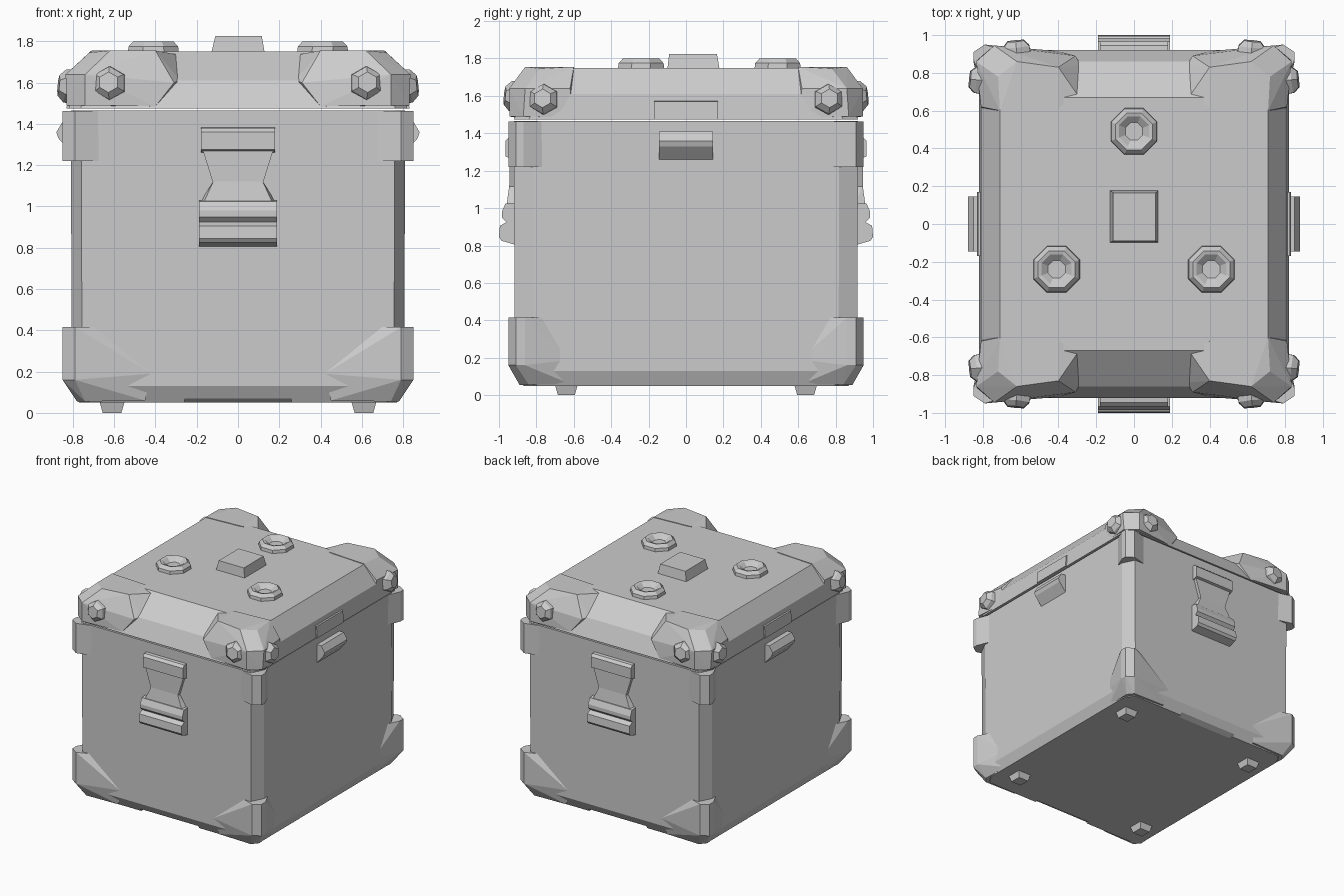
import bpy, bmesh
from math import cos, sin, pi
from mathutils import Vector, Matrix

if "Cube" in bpy.data.objects:
    bpy.data.objects.remove(bpy.data.objects["Cube"])

QUAD = [(1, 1), (-1, 1), (1, -1), (-1, -1)]
SIDES_X = [(1, 1), (-1, 1)]
SIDES_Y = [(1, 1), (1, -1)]


def finish(name, bm):
    bmesh.ops.recalc_face_normals(bm, faces=bm.faces[:])
    me = bpy.data.meshes.new(name)
    bm.to_mesh(me)
    bm.free()
    ob = bpy.data.objects.new(name, me)
    bpy.context.collection.objects.link(ob)
    return ob


def hull(name, pts, mirrors=((1, 1),)):
    """Convex solid around the points, repeated with x/y sign flips."""
    bm = bmesh.new()
    for sx, sy in mirrors:
        vs = [bm.verts.new((x * sx, y * sy, z)) for x, y, z in pts]
        res = bmesh.ops.convex_hull(bm, input=vs)
        loose = [v for v in res["geom_interior"] if isinstance(v, bmesh.types.BMVert)]
        bmesh.ops.delete(bm, geom=loose, context='VERTS')
    bmesh.ops.dissolve_limit(bm, angle_limit=0.01, verts=bm.verts[:], edges=bm.edges[:])
    return finish(name, bm)


def ring(z, hx, hy, cx, cy):
    """Rectangle with cut corners at height z."""
    return [(sx * x, sy * y, z) for sx, sy in QUAD for x, y in ((hx, hy - cy), (hx - cx, hy))]


def prism(name, profile, half, axis, mirrors):
    """Extrude a (depth, z) profile along x or y, then mirror it."""
    bm = bmesh.new()
    for sx, sy in mirrors:
        ends = []
        for t in (-half, half):
            ends.append([bm.verts.new((t, d * sy, z) if axis == 'x' else (d * sx, t, z))
                         for d, z in profile])
        n = len(profile)
        for e in ends:
            bm.faces.new(e)
        for i in range(n):
            j = (i + 1) % n
            bm.faces.new((ends[0][i], ends[0][j], ends[1][j], ends[1][i]))
    return finish(name, bm)


def lathe(name, profile, places, n=8):
    """Turn an (r, height) profile at each (position, direction); first and last rings are capped."""
    bm = bmesh.new()
    for pos, direction in places:
        m = Matrix.Translation(pos) @ Vector(direction).to_track_quat('Z', 'Y').to_matrix().to_4x4()
        loops = [[bm.verts.new(m @ Vector((r * cos(2 * pi * (k + .5) / n), r * sin(2 * pi * (k + .5) / n), h)))
                  for k in range(n)] for r, h in profile]
        for a, b in zip(loops, loops[1:]):
            for k in range(n):
                q = (k + 1) % n
                bm.faces.new((a[k], a[q], b[q], b[k]))
        bm.faces.new(loops[0])
        bm.faces.new(loops[-1])
    return finish(name, bm)


# Case body with cut vertical edges and a chamfered base
body = hull("case_body", ring(.05, .77, .87, .05, .08) + ring(.13, .805, .915, .05, .1)
            + ring(1.465, .81, .92, .05, .1))
cutter = prism("base_notch_cutter", [(.80, .03), (.96, .03), (.96, .11)], .26, 'x', SIDES_Y)
cutter.hide_render = True
cutter.hide_viewport = True
mod = body.modifiers.new("base_notches", 'BOOLEAN')
mod.object = cutter
mod.operation = 'DIFFERENCE'
mod.solver = 'EXACT'

# Lid shell sloping to its flat top
hull("lid", ring(1.475, .82, .92, .06, .08) + ring(1.61, .81, .86, .06, .08)
     + ring(1.75, .71, .67, .02, .02))

# Thick corner blocks of the lid, leaving a sloped notch front and back
hull("lid_corners", [
    (.40, .915, 1.485), (.74, .945, 1.49), (.83, .87, 1.49), (.81, .60, 1.485),
    (.31, .89, 1.60), (.74, .945, 1.64), (.835, .86, 1.64), (.81, .62, 1.64),
    (.28, .84, 1.61), (.29, .67, 1.735), (.40, .62, 1.755), (.40, .83, 1.755),
    (.62, .86, 1.755), (.72, .78, 1.745), (.71, .60, 1.755)], QUAD)

# Faceted bolts on the lid corners, one on each outer face
bolts = []
for sx, sy in QUAD:
    bolts.append(((sx * .62, sy * .90, 1.595), (sx * .1, sy, .1)))
    bolts.append(((sx * .80, sy * .76, 1.58), (sx, sy * .1, .1)))
lathe("corner_bolts", [(.085, 0), (.08, .04), (.05, .07)], bolts, 6)

# Upper corner guards
hull("upper_guards", [(x, y, z) for z in (1.22, 1.462) for x, y in
                      ((.66, .915), (.79, .95), (.85, .91), (.85, .87), (.805, .76), (.7, .8))], QUAD)

# Lower corner guards, tapering under the base
hull("lower_guards", [(x, y, z) for z in (.16, .415) for x, y in
                      ((.68, .91), (.79, .95), (.85, .91), (.85, .86), (.80, .76), (.7, .8))]
     + [(.42, .915, .19), (.79, .61, .19), (.45, .89, .06), (.74, .89, .055),
        (.78, .84, .055), (.77, .62, .06), (.6, .6, .06)], QUAD)

# Latches front and back: hinge block, necked plate, ribbed lever
prism("latch_hinge", [(.90, 1.385), (.945, 1.38), (.965, 1.36), (.965, 1.275), (.90, 1.255)],
      .18, 'x', SIDES_Y)
hull("latch_plate_upper", [(s * x, y, z) for s in (1, -1) for y in (.90, .945)
                           for x, z in ((.17, 1.27), (.12, 1.11))], SIDES_Y)
hull("latch_plate_lower", [(s * x, y, z) for s in (1, -1) for x, y, z in (
    (.12, .90, 1.12), (.12, .945, 1.12), (.19, .90, 1.01), (.17, .96, 1.01))], SIDES_Y)
prism("latch_lever", [(.90, .80), (.985, .825), (1.0, .845), (.995, .905), (.96, .925), (.985, .95),
                      (.985, .98), (.965, 1.025), (.90, 1.03)], .19, 'x', SIDES_Y)

# Side grips and the shallow lid lips above them
prism("side_grips", [(.79, 1.41), (.85, 1.41), (.88, 1.36), (.87, 1.33), (.80, 1.25)],
      .145, 'y', SIDES_X)
prism("lid_lips", [(.79, 1.475), (.83, 1.475), (.825, 1.57), (.79, 1.575)], .17, 'y', SIDES_X)

# Dished round pads on the lid
lathe("lid_pads", [(.135, -.02), (.13, .02), (.105, .045), (.085, .04), (.05, .012)],
      [((x, y, 1.755), (0, 0, 1)) for x, y in ((0, .49), (-.41, -.24), (.41, -.24))])

# Square raised pad in the lid centre
hull("centre_pad", [(x, y, 1.74) for x in (-.13, .13) for y in (-.10, .18)]
     + [(x, y, 1.825) for x in (-.11, .115) for y in (-.09, .165)])

# Tapered feet
hull("feet", [(.61 + a * h, .64 + b * h, z) for h, z in ((.045, 0), (.065, .07))
              for a, b in QUAD], QUAD)
